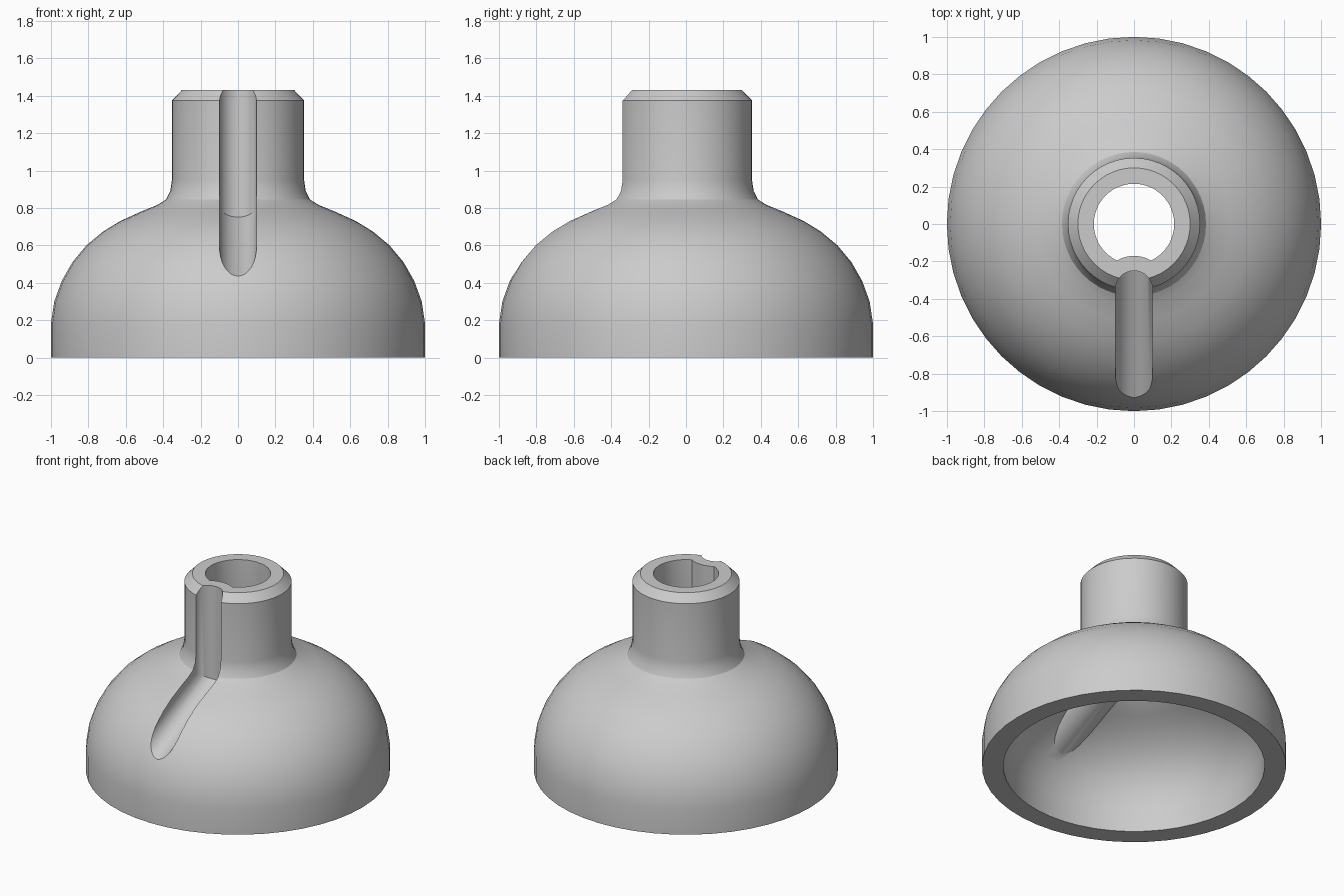
import bpy, bmesh, math
from mathutils import Vector

if "Cube" in bpy.data.objects:
    bpy.data.objects.remove(bpy.data.objects["Cube"])

SIDES = 48
HEIGHT = 1.43
SLOPE = math.radians(25)


def add_object(name, bm):
    bmesh.ops.recalc_face_normals(bm, faces=bm.faces)
    mesh = bpy.data.meshes.new(name)
    bm.to_mesh(mesh)
    bm.free()
    obj = bpy.data.objects.new(name, mesh)
    bpy.context.collection.objects.link(obj)
    return obj


def lathe(name, profile):
    """Closed solid turned around z from (radius, height) points."""
    bm = bmesh.new()
    rings = []
    for r, z in profile:
        rings.append([bm.verts.new((r * math.cos(a), r * math.sin(a), z))
                      for a in (math.tau * i / SIDES for i in range(SIDES))])
    for low, high in zip(rings, rings[1:]):
        for i in range(SIDES):
            j = (i + 1) % SIDES
            bm.faces.new((low[i], low[j], high[j], high[i]))
    bm.faces.new(rings[0])
    bm.faces.new(rings[-1])
    return add_object(name, bm)


def channel(name, radius, top):
    """U-shaped bar running down the neck and bending out through the dome."""
    bm = bmesh.new()
    down = Vector((0, 1, 0))
    slant = Vector((0, math.sin(SLOPE), -math.cos(SLOPE)))
    bend = Vector((0, -0.35, 0.815))
    run = 0.95
    end = bend + Vector((0, -run, -run * math.tan(SLOPE)))
    miter = (down + slant) / (1 + down.dot(slant))
    stations = [(Vector((0, -0.35, top)), down), (bend, miter), (end, slant)]
    rings = []
    for centre, inward in stations:
        ring = [centre + Vector((radius, 0, 0)) - inward * 0.3]
        for i in range(17):
            a = math.pi * i / 16
            ring.append(centre + Vector((radius * math.cos(a), 0, 0))
                        + inward * radius * math.sin(a))
        ring.append(centre - Vector((radius, 0, 0)) - inward * 0.3)
        rings.append([bm.verts.new(p) for p in ring])
    count = len(rings[0])
    for a, b in zip(rings, rings[1:]):
        for i in range(count):
            j = (i + 1) % count
            bm.faces.new((a[i], a[j], b[j], b[i]))
    bm.faces.new(rings[0])
    bm.faces.new(rings[-1])
    return add_object(name, bm)


def subtract(target, cutter):
    mod = target.modifiers.new("cut", 'BOOLEAN')
    mod.operation = 'DIFFERENCE'
    mod.solver = 'EXACT'
    mod.object = cutter
    cutter.hide_render = True
    bpy.context.view_layer.update()
    graph = bpy.context.evaluated_depsgraph_get()
    result = bpy.data.meshes.new_from_object(target.evaluated_get(graph))
    target.modifiers.clear()
    target.data = result
    bpy.data.objects.remove(cutter)


# Domed body with a chamfered neck
body = lathe("bell_body", [
    (1, 0), (1, 0.18), (0.982, 0.3), (0.942, 0.41), (0.885, 0.51),
    (0.81, 0.6), (0.72, 0.675), (0.63, 0.73), (0.52, 0.78), (0.43, 0.817),
    (0.385, 0.845), (0.362, 0.89), (0.353, 0.95), (0.353, 1.375),
    (0.3, HEIGHT)])

# Hollow inside and bore, keeping a rib behind the groove
cavity = lathe("cavity", [
    (0.86, -0.1), (0.86, 0.17), (0.835, 0.28), (0.79, 0.38), (0.72, 0.47),
    (0.64, 0.54), (0.55, 0.6), (0.46, 0.645), (0.365, 0.69), (0.29, 0.74),
    (0.24, 0.81), (0.215, 0.92), (0.215, 1.6)])
subtract(cavity, channel("inner_rib", 0.18, 1.75))
subtract(body, cavity)

# Groove down the front of the neck and dome
subtract(body, channel("front_groove", 0.1, 1.65))

# Plain grey finish
grey = bpy.data.materials.new("light_grey")
grey.use_nodes = True
colour = (0.6, 0.6, 0.6, 1)
grey.diffuse_color = colour
grey.node_tree.nodes["Principled BSDF"].inputs["Base Color"].default_value = colour
body.data.materials.clear()
body.data.materials.append(grey)
for face in body.data.polygons:
    face.material_index = 0

bpy.ops.object.select_all(action='DESELECT')
body.select_set(True)
bpy.context.view_layer.objects.active = body
bpy.ops.object.shade_smooth_by_angle(angle=math.radians(30))
